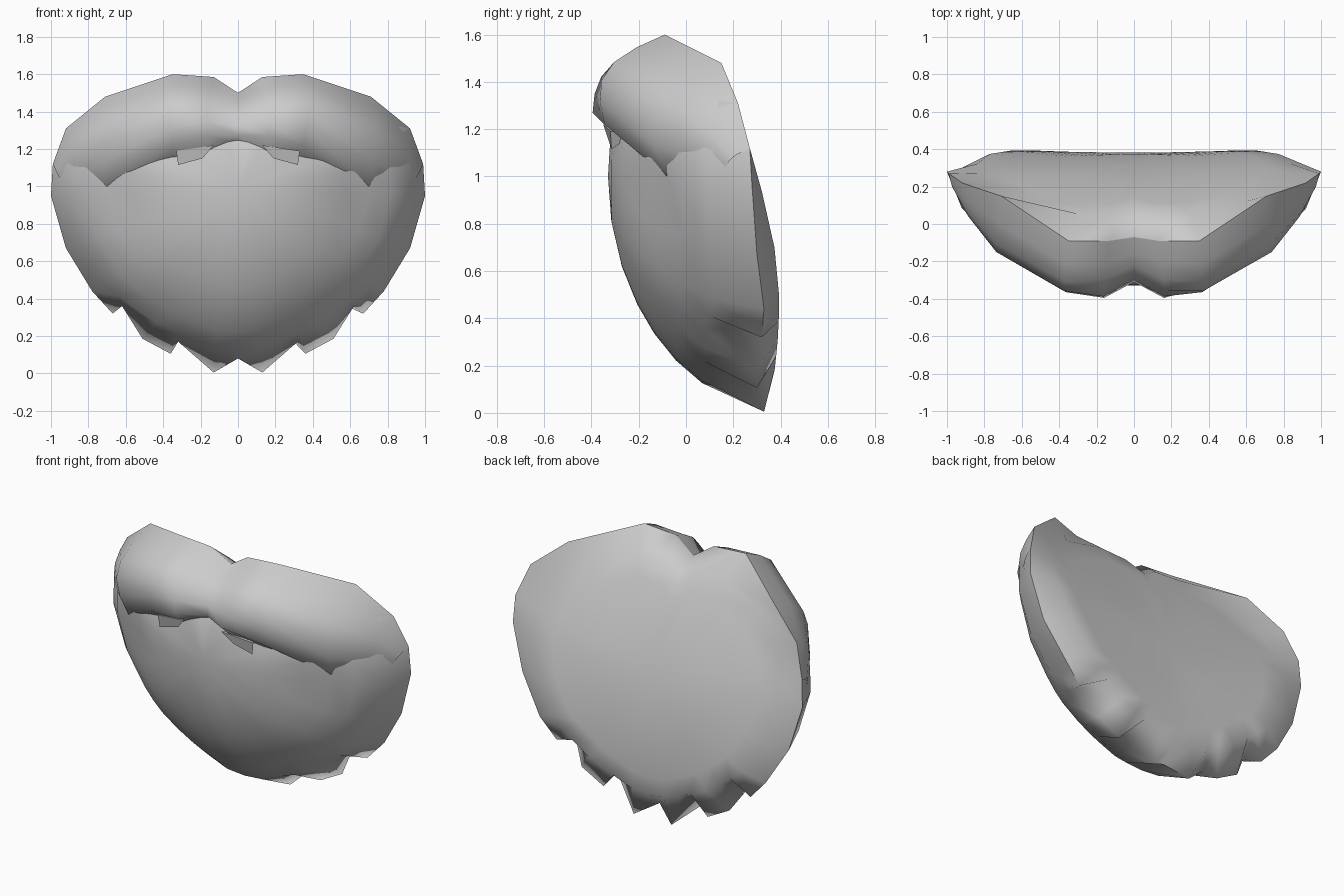
import bpy
import math
from mathutils import Vector

if "Cube" in bpy.data.objects:
    bpy.data.objects.remove(bpy.data.objects["Cube"])

grey = bpy.data.materials.new("soft grey")
grey.use_nodes = True
COLOUR = (0.6, 0.6, 0.6, 1)
grey.diffuse_color = COLOUR
grey.node_tree.nodes["Principled BSDF"].inputs["Base Color"].default_value = COLOUR


def make_object(name, points, faces, angle):
    mesh = bpy.data.meshes.new(name)
    mesh.from_pydata(points, [], faces)
    mesh.update()
    obj = bpy.data.objects.new(name, mesh)
    bpy.context.collection.objects.link(obj)
    mesh.materials.append(grey)
    bpy.ops.object.select_all(action="DESELECT")
    obj.select_set(True)
    bpy.context.view_layer.objects.active = obj
    bpy.ops.object.mode_set(mode="EDIT")
    bpy.ops.mesh.select_all(action="SELECT")
    bpy.ops.mesh.normals_make_consistent(inside=False)
    bpy.ops.object.mode_set(mode="OBJECT")
    bpy.ops.object.shade_smooth_by_angle(angle=math.radians(angle))
    return obj


def mirrored(half):
    """Full right-to-left list from a half list whose first point is on the centre."""
    return [Vector((-p[0], p[1], p[2])) for p in half[:0:-1]] + [Vector(p) for p in half]


# Rim of the beard, top centre round the left side to the bottom centre
upper_rim = [(0, -0.07, 1.5), (0.13, -0.09, 1.585), (0.35, -0.09, 1.6), (0.71, 0.15, 1.48),
             (0.92, 0.22, 1.31), (0.99, 0.27, 1.12), (1, 0.28, 0.95), (0.92, 0.3, 0.67),
             (0.78, 0.33, 0.44)]
# Jagged tips, and the smooth chin line they hang from
tips = [(0.67, 0.32, 0.32), (0.62, 0.22, 0.36), (0.51, 0.3, 0.185), (0.36, 0.3, 0.105),
        (0.32, 0.22, 0.17), (0.13, 0.33, 0.005), (0, 0.26, 0.08)]
chin = [(0.69, 0.3, 0.36), (0.61, 0.28, 0.3), (0.48, 0.28, 0.21), (0.36, 0.27, 0.15),
        (0.28, 0.26, 0.12), (0.13, 0.26, 0.06), (0, 0.26, 0.05)]


def close_loop(half):
    left = [Vector(p) for p in half]
    return left + [Vector((-p.x, p.y, p.z)) for p in left[-2:0:-1]]


rim = close_loop(upper_rim + tips)
base = close_loop(upper_rim + chin)
COUNT = len(rim)
FRONT_Y, FRONT_Z = -0.33, 1.0
BACK_Z = 0.85


def dome_point(p, r):
    """Rounded front with a shallow hollow under each end of the moustache."""
    x, z = p.x * r, FRONT_Z + (p.z - FRONT_Z) * r
    power = 0.6 + 0.3 * max(0, p.z - 1.1)
    hollow = 0.07 * math.exp(-((abs(x) - 0.65) / 0.14) ** 2 - ((z - 0.92) / 0.16) ** 2)
    return Vector((x, p.y + (FRONT_Y - p.y) * (1 - r * r) ** power + hollow, z))


def back_point(p, r):
    """Slightly curved back that leans forward at the top."""
    x, z = p.x * r, BACK_Z + (p.z - BACK_Z) * r
    return Vector((x, 0.382 - 0.26 * (z - 0.35) ** 2 + 0.04 * x * x, z))


# Beard: front pole, front rings, rim, back rings, back pole
rings = [[dome_point(p, r) for p in base] for r in (0.2, 0.4, 0.57, 0.7, 0.82, 0.92)]
rings.append(rim)
rings += [[back_point(p, r) for p in base] for r in (0.84, 0.7, 0.4)]
points = [p for ring in rings for p in ring]
faces = []
for k in range(len(rings) - 1):
    for i in range(COUNT):
        j = (i + 1) % COUNT
        faces.append((k * COUNT + i, k * COUNT + j, (k + 1) * COUNT + j, (k + 1) * COUNT + i))
front_pole = len(points)
points += [Vector((0, FRONT_Y, FRONT_Z)), back_point(Vector((0, 0, BACK_Z)), 0)]
last = (len(rings) - 1) * COUNT
for i in range(COUNT):
    j = (i + 1) % COUNT
    faces.append((front_pole, j, i))
    faces.append((front_pole + 1, last + i, last + j))
make_object("beard", points, faces, 75)

# Moustache: a puffed sheet from the top rim to a lip, folded back under it,
# its ends sinking into the cheeks
lip = [(0, -0.31, 1.27), (0.16, -0.395, 1.27), (0.35, -0.345, 1.22), (0.7, -0.08, 1.0),
       (0.84, 0.05, 1.0), (0.93, 0.16, 1.0)]
fold = [(0, -0.26, 1.23), (0.19, -0.25, 1.13), (0.36, -0.23, 1.13), (0.7, 0.02, 0.95),
        (0.82, 0.1, 0.98), (0.92, 0.18, 0.99)]
puff = [0.06, 0.09, 0.12, 0.17, 0.08, 0.03]
STEPS = 5
columns = []
for top, low, under, b in zip(upper_rim, lip, fold, puff):
    top, low = Vector(top), Vector(low)
    column = []
    for s in range(STEPS + 1):
        t = s / STEPS
        bulge = math.sin(math.pi * t) * b
        column.append(top.lerp(low, t) + Vector((0.2 * bulge * (low.x > 0), -bulge, 0.3 * bulge)))
    column.append(Vector(under))
    columns.append(column)
rows = [mirrored([c[s] for c in columns]) for s in range(STEPS + 2)]
width = len(rows[0])
faces = [(s * width + i, s * width + i + 1, (s + 1) * width + i + 1, (s + 1) * width + i)
         for s in range(STEPS + 1) for i in range(width - 1)]
moustache = make_object("moustache", [p for row in rows for p in row], faces, 75)
# Open sheet: make sure its outside faces the front
if sum(f.normal.y * f.area for f in moustache.data.polygons) > 0:
    moustache.data.flip_normals()

# Small tufts hanging below the lip
for side, name in ((1, "left_tuft"), (-1, "right_tuft")):
    tuft = [(0.13, -0.35, 1.22), (0.19, -0.32, 1.15), (0.32, -0.315, 1.115), (0.33, -0.32, 1.19),
            (0.24, -0.2, 1.2)]
    make_object(name, [(side * x, y, z) for x, y, z in tuft],
                [(0, 1, 2, 3), (0, 4, 1), (1, 4, 2), (2, 4, 3), (3, 4, 0)], 40)
